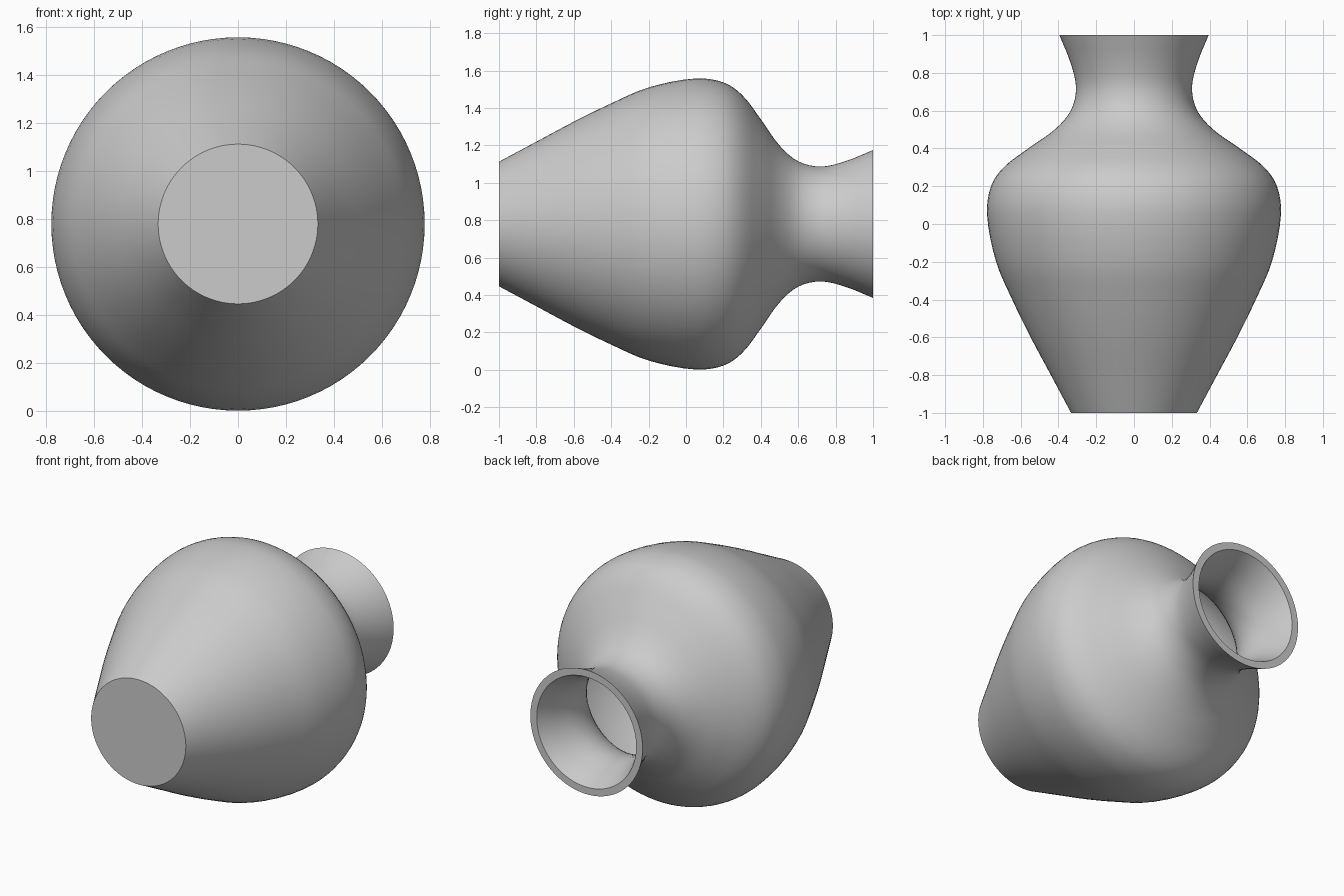
import bpy, bmesh, math
from mathutils import Vector
from mathutils.geometry import interpolate_bezier

if "Cube" in bpy.data.objects:
    bpy.data.objects.remove(bpy.data.objects["Cube"], do_unlink=True)

SEGMENTS = 96
WALL = 0.045
AXIS_Z = 0.78

# Outer profile as (radius, position along the y axis), foot to rim
PROFILE = [(0.333, -1), (0.44, -0.8), (0.547, -0.6), (0.645, -0.4), (0.73, -0.2),
           (0.778, 0.05), (0.757, 0.2), (0.69, 0.3), (0.56, 0.4), (0.42, 0.5),
           (0.335, 0.6), (0.307, 0.72), (0.335, 0.85), (0.395, 1)]


def smooth_path(points, steps=5):
    """Smooth curve through all the points."""
    pts = [Vector(p) for p in points]
    last = len(pts) - 1
    tangents = [(pts[min(i + 1, last)] - pts[max(i - 1, 0)]).normalized() for i in range(last + 1)]
    path = [pts[0]]
    for i in range(last):
        reach = (pts[i + 1] - pts[i]).length / 3
        path += interpolate_bezier(pts[i], pts[i] + tangents[i] * reach,
                                   pts[i + 1] - tangents[i + 1] * reach, pts[i + 1], steps)[1:]
    return [Vector((p[0], p[1])) for p in path]


def inset_path(path, distance):
    """Copy of the path moved inwards along its normals."""
    result = []
    for i, p in enumerate(path):
        t = (path[min(i + 1, len(path) - 1)] - path[max(i - 1, 0)]).normalized()
        result.append(p + Vector((-t.y, t.x)) * distance)
    return result


# Closed wall section: base, outside, flat rim, inside, floor
outer = smooth_path(PROFILE)
inner = [p for p in inset_path(outer, WALL) if -1 + WALL < p.y < 1 - WALL / 2]
rim_inner = Vector((outer[-1].x - WALL, 1))
floor_edge = Vector((inner[0].x, -1 + WALL))
section = [Vector((0, -1))] + outer + [rim_inner] + inner[::-1] + [floor_edge, Vector((0, -1 + WALL))]

# Vase body turned around the y axis
bm = bmesh.new()
verts = [bm.verts.new((p.x, p.y, 0)) for p in section]
edges = [bm.edges.new(pair) for pair in zip(verts, verts[1:])]
bmesh.ops.spin(bm, geom=verts + edges, cent=(0, 0, 0), axis=(0, 1, 0),
               angle=2 * math.pi, steps=SEGMENTS, use_merge=True)
bmesh.ops.remove_doubles(bm, verts=bm.verts, dist=0.0005)
bmesh.ops.recalc_face_normals(bm, faces=bm.faces)
bmesh.ops.translate(bm, verts=bm.verts, vec=(0, 0, AXIS_Z))
mesh = bpy.data.meshes.new("vase")
bm.to_mesh(mesh)
bm.free()
vase = bpy.data.objects.new("vase", mesh)
bpy.context.collection.objects.link(vase)

# Plain grey clay
clay = bpy.data.materials.new("grey clay")
clay.use_nodes = True
colour = (0.6, 0.6, 0.6, 1)
clay.diffuse_color = colour
clay.node_tree.nodes["Principled BSDF"].inputs["Base Color"].default_value = colour
mesh.materials.append(clay)

bpy.context.view_layer.objects.active = vase
vase.select_set(True)
bpy.ops.object.shade_smooth_by_angle(angle=math.radians(35))
